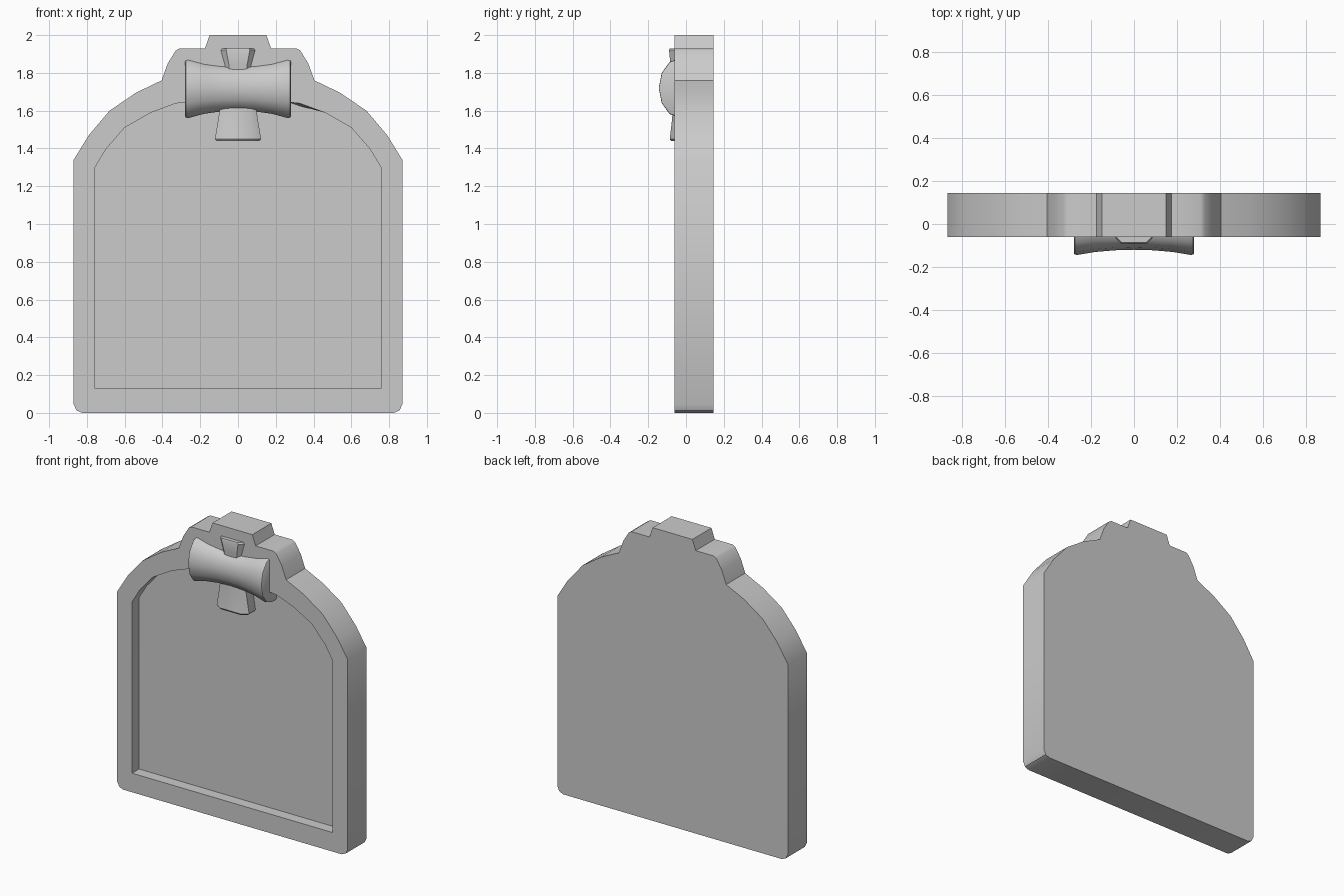
import bpy, bmesh
from math import sin, cos, radians

if "Cube" in bpy.data.objects:
    bpy.data.objects.remove(bpy.data.objects["Cube"])


def finish(bm, name, angle=35):
    bmesh.ops.recalc_face_normals(bm, faces=bm.faces)
    me = bpy.data.meshes.new(name)
    bm.to_mesh(me)
    bm.free()
    ob = bpy.data.objects.new(name, me)
    bpy.context.collection.objects.link(ob)
    bpy.ops.object.select_all(action='DESELECT')
    ob.select_set(True)
    bpy.context.view_layer.objects.active = ob
    bpy.ops.object.shade_smooth_by_angle(angle=radians(angle))
    return ob


def bridge(bm, a, b):
    n = len(a)
    for i in range(n):
        j = (i + 1) % n
        bm.faces.new((a[i], a[j], b[j], b[i]))


def loft(name, rings, angle=35):
    bm = bmesh.new()
    vs = [[bm.verts.new(p) for p in r] for r in rings]
    for a, b in zip(vs, vs[1:]):
        bridge(bm, a, b)
    bm.faces.new(vs[0])
    bm.faces.new(vs[-1])
    return finish(bm, name, angle)


def mirrored(half):
    return half + [(-x, z) for x, z in reversed(half)]


FRONT, FLOOR, BACK = -0.06, 0.015, 0.145

# Arched body with a sunken front panel
outer = mirrored([(0.825, 0), (0.855, 0.013), (0.87, 0.045), (0.87, 1.34),
                  (0.79, 1.47), (0.68, 1.60), (0.54, 1.695), (0.405, 1.76),
                  (0.372, 1.85), (0.33, 1.918), (0.31, 1.93), (0.175, 1.93),
                  (0.15, 2.0)])
inner = mirrored([(0.757, 0.13), (0.757, 1.30), (0.70, 1.395), (0.60, 1.51),
                  (0.46, 1.59), (0.33, 1.638), (0.27, 1.645)])

bm = bmesh.new()


def ring(profile, y):
    return [bm.verts.new((x, y, z)) for x, z in profile]


of, ob_, nf, nb = ring(outer, FRONT), ring(outer, BACK), ring(inner, FRONT), ring(inner, FLOOR)
nb[5].co.z -= 0.014
bridge(bm, of, ob_)
bridge(bm, nf, nb)
bm.faces.new(ob_)
bm.faces.new(nb)
rim = [bm.edges.get((r[i - 1], r[i])) for r in (of, nf) for i in range(len(r))]
bmesh.ops.triangle_fill(bm, edges=rim, use_beauty=True, normal=(0, -1, 0))
finish(bm, "body")


# Waisted roll across the top of the panel
def roll_ring(x, a, b):
    pts = [(x, -0.03 - a * cos(radians(t)), 1.72 + b * sin(radians(t)))
           for t in range(-90, 91, 30)]
    return [(x, 0.02, 1.72 - b)] + pts + [(x, 0.02, 1.72 + b)]


stations = [(0.28, 0.107, 0.150), (0.276, 0.113, 0.157), (0.262, 0.114, 0.159)]
middle = [(x, 0.09 + 0.025 * (x / 0.28) ** 2, 0.12 + 0.04 * (x / 0.28) ** 2)
          for x in (0.18, 0.09, 0)]
half = stations + middle
full = half + [(-x, a, b) for x, a, b in reversed(half[:-1])]
loft("cross_roll", [roll_ring(*s) for s in full], 50)


# Flared tabs above and below the roll
def tab_ring(z, w, yf):
    return [(-w, 0.02, z), (-w, -0.055, z), (-0.65 * w, yf, z),
            (0.65 * w, yf, z), (w, -0.055, z), (w, 0.02, z)]


loft("upper_tab", [tab_ring(*s) for s in
                   [(1.76, 0.06, -0.075), (1.845, 0.075, -0.082),
                    (1.92, 0.096, -0.09), (1.93, 0.088, -0.086)]])
loft("lower_tab", [tab_ring(*s) for s in
                   [(1.44, 0.112, -0.08), (1.45, 0.122, -0.086),
                    (1.56, 0.104, -0.073), (1.68, 0.085, -0.07)]])
